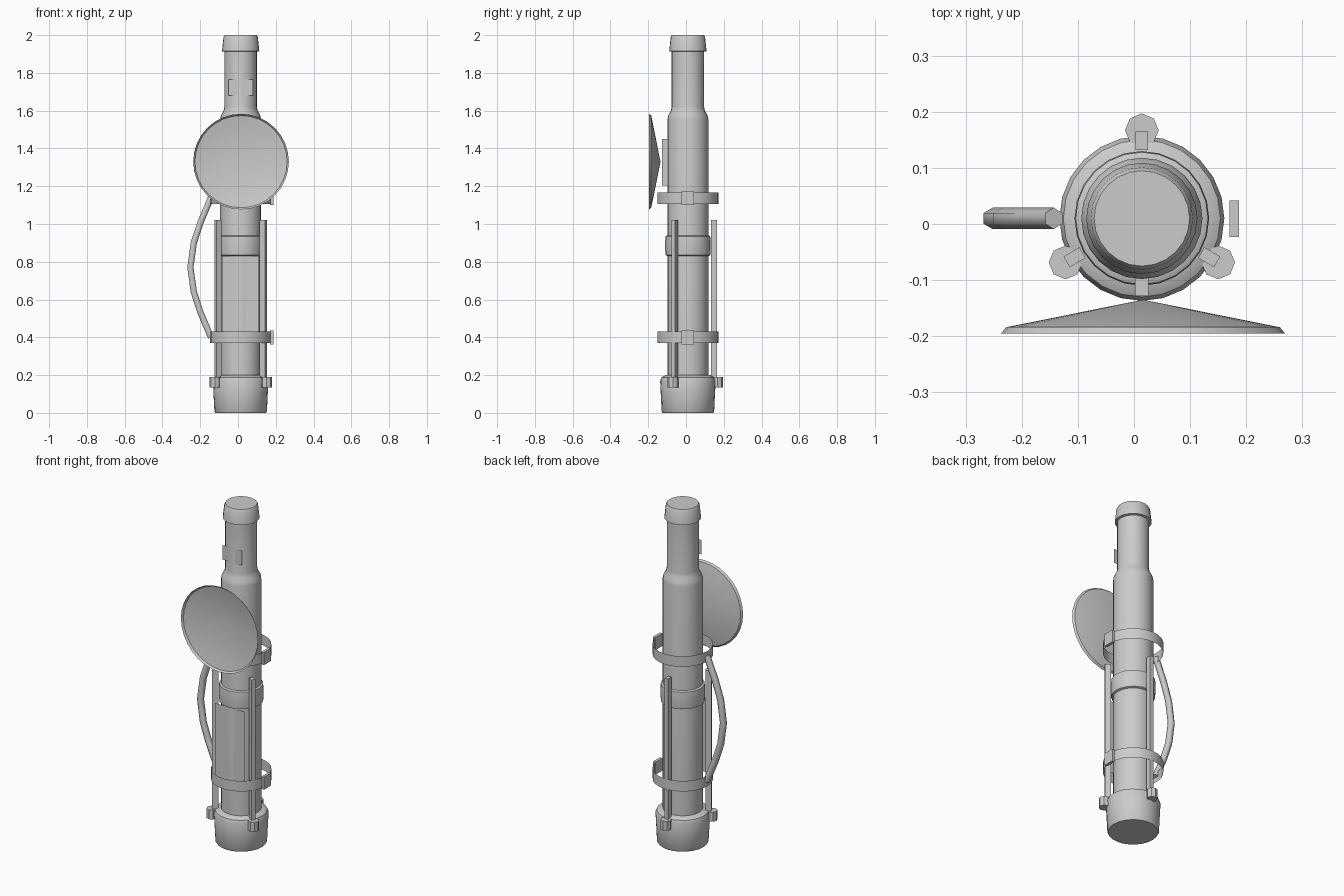
import bpy, bmesh
from math import sin, cos, pi, radians
from mathutils import Vector

if "Cube" in bpy.data.objects:
    bpy.data.objects.remove(bpy.data.objects["Cube"])

CX, CY = 0.014, 0.01      # axis of the tube


def finish(name, bm, smooth=True, loc=(CX, CY, 0)):
    me = bpy.data.meshes.new(name)
    bm.to_mesh(me)
    bm.free()
    ob = bpy.data.objects.new(name, me)
    ob.location = loc
    bpy.context.collection.objects.link(ob)
    if smooth:
        bpy.ops.object.select_all(action='DESELECT')
        ob.select_set(True)
        bpy.context.view_layer.objects.active = ob
        bpy.ops.object.shade_smooth_by_angle(angle=radians(35))
    return ob


def lathe(name, profile, n=24, cap=True, loc=(CX, CY, 0), rot=None):
    """Spin (radius, z) points, listed from bottom to top, about z."""
    bm = bmesh.new()
    rings = []
    for r, z in profile:
        k = 1 if r == 0 else n
        rings.append([bm.verts.new((r * cos(2 * pi * i / n), r * sin(2 * pi * i / n), z))
                      for i in range(k)])
    for a, b in zip(rings, rings[1:]):
        for i in range(n):
            j = (i + 1) % n
            if len(a) == 1:
                bm.faces.new((a[0], b[j], b[i]))
            else:
                bm.faces.new((a[i], a[j], b[j], b[i]))
    if cap:
        bm.faces.new(rings[0][::-1])
        bm.faces.new(rings[-1])
    ob = finish(name, bm, True, loc)
    if rot:
        ob.rotation_euler = rot
    return ob


def box(name, lo, hi, angle=0.0, loc=(0, 0, 0)):
    bm = bmesh.new()
    bmesh.ops.create_cube(bm, size=1)
    lo, hi = Vector(lo), Vector(hi)
    for v in bm.verts:
        v.co = (lo + hi) / 2 + v.co * (hi - lo)
    ob = finish(name, bm, False, loc)
    ob.rotation_euler.z = angle
    return ob


def plate(name, x, y, z0, z1):
    """Flat panel facing the front, centred on the tube axis."""
    bm = bmesh.new()
    bm.faces.new([bm.verts.new(p) for p in
                  ((-x, y, z0), (x, y, z0), (x, y, z1), (-x, y, z1))])
    return finish(name, bm, False)


# main tube with its narrower neck
lathe("main_tube", [(0.108, 0.1), (0.108, 1.555), (0.104, 1.575),
                    (0.090, 1.60), (0.086, 1.62), (0.086, 1.95)])
# end caps and middle sleeve
lathe("base_cap", [(0.134, 0), (0.139, 0.008), (0.147, 0.17), (0.140, 0.188), (0.118, 0.2)])
lathe("top_cap", [(0.088, 1.912), (0.099, 1.915), (0.091, 1.99), (0.085, 2.0)])
lathe("middle_sleeve", [(0.108, 0.83), (0.118, 0.835), (0.120, 0.86),
                        (0.120, 0.91), (0.118, 0.935), (0.108, 0.94)])

# thin open bands with side clips
for tag, z in (("lower", 0.40), ("upper", 1.137)):
    lathe(tag + "_band", [(0.162, z - 0.031), (0.162, z + 0.031)], cap=False)
    box(tag + "_band_clip", (0.17, -0.023, z - 0.037), (0.187, 0.042, z + 0.037))

# three long rails with octagonal feet
for i in range(3):
    a = radians(90 + 120 * i)
    box(f"rail_{i + 1}", (0.122, -0.011, 0.14), (0.155, 0.011, 1.02), a, (CX, CY, 0))
    lathe(f"rail_foot_{i + 1}", [(0.030, 0.135), (0.030, 0.19)], n=8,
          loc=(CX + 0.157 * cos(a), CY + 0.157 * sin(a), 0))

# flat front panels
plate("upper_panel", 0.065, -0.0835, 1.68, 1.765)
plate("lower_panel", 0.098, -0.1045, 0.39, 0.83)

# dish (open to the front) and its bracket
lathe("dish", [(0, 0), (0.244, 0.049), (0.253, 0.06)], n=32, cap=False,
      loc=(CX + 0.002, -0.135, 1.33), rot=(radians(90), 0, 0))
box("dish_bracket", (0.002, -0.128, 1.205), (0.026, -0.090, 1.45))

# bowed side handle
cu = bpy.data.curves.new("side_handle", 'CURVE')
cu.dimensions = '3D'
cu.bevel_depth = 0.019
cu.bevel_resolution = 1
cu.use_fill_caps = True
path = [(-0.143, 1.14), (-0.198, 1.01), (-0.234, 0.90), (-0.252, 0.77),
        (-0.234, 0.64), (-0.198, 0.53), (-0.143, 0.40)]
sp = cu.splines.new('POLY')
sp.points.add(len(path) - 1)
for p, (x, z) in zip(sp.points, path):
    p.co = (x, CY, z, 1)
bpy.context.collection.objects.link(bpy.data.objects.new("side_handle", cu))
